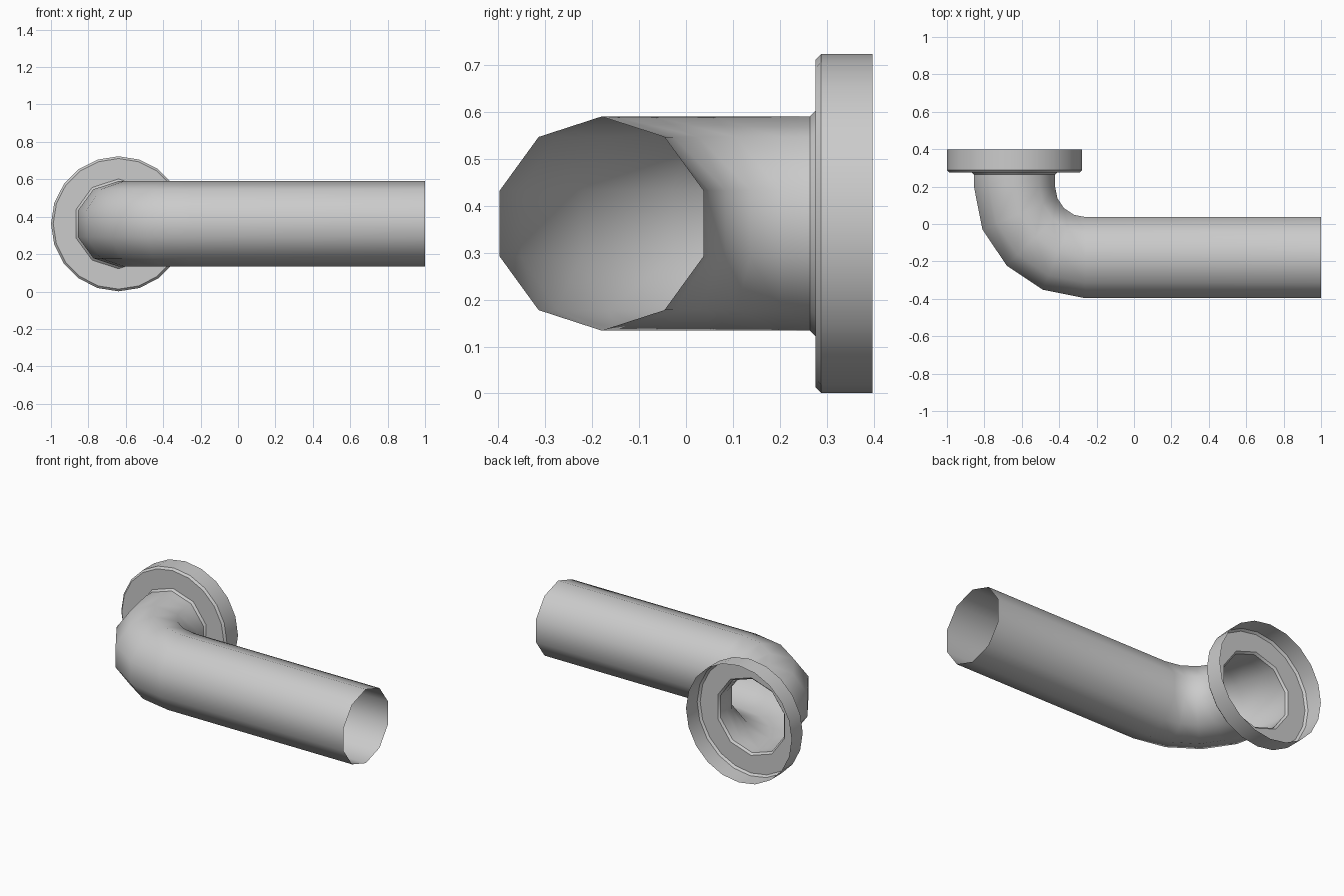
import bpy, bmesh
from math import sin, cos, pi, radians
from mathutils import Vector

if "Cube" in bpy.data.objects:
    bpy.data.objects.remove(bpy.data.objects["Cube"])

ZC = 0.362          # height of the pipe axis
R = 0.228           # pipe radius
BEND = 0.38         # bend radius of the centreline
FX, PY = -0.639, -0.18   # flange axis x, straight pipe axis y
UP = Vector((0, 0, 1))


def ring(bm, centre, side, radius, n):
    """Ring of n vertices with one vertex pointing straight up."""
    angles = [pi / 2 + 2 * pi * i / n for i in range(n)]
    return [bm.verts.new(centre + radius * (side * cos(a) + UP * sin(a))) for a in angles]


def skin(bm, a, b):
    n = len(a)
    for i in range(n):
        j = (i + 1) % n
        bm.faces.new((a[i], a[j], b[j], b[i]))


def finish(bm, name):
    mesh = bpy.data.meshes.new(name)
    bm.to_mesh(mesh)
    bm.free()
    obj = bpy.data.objects.new(name, mesh)
    bpy.context.collection.objects.link(obj)
    bpy.ops.object.select_all(action='DESELECT')
    obj.select_set(True)
    bpy.context.view_layer.objects.active = obj
    bpy.ops.object.shade_smooth_by_angle(angle=radians(40))


# bent pipe: straight run, four-step elbow, flared end at the flange
bm = bmesh.new()
bend_centre = Vector((FX + BEND, PY + BEND, ZC))
rings = [ring(bm, Vector((1, PY, ZC)), Vector((0, -1, 0)), R, 10)]
for k in range(5):
    t = k * pi / 8
    side = Vector((-sin(t), -cos(t), 0))
    rings.append(ring(bm, bend_centre + side * BEND, side, R, 10))
left = Vector((-1, 0, 0))
for y, r in ((0.264, R), (0.276, R + 0.012)):
    rings.append(ring(bm, Vector((FX, y, ZC)), left, r, 10))
for a, b in zip(rings, rings[1:]):
    skin(bm, a, b)
finish(bm, "bent_pipe")

# open-backed flange: face plate, bevelled edge, rim wall
bm = bmesh.new()
hole = ring(bm, Vector((FX, 0.276, ZC)), left, R + 0.012, 10)
rims = [ring(bm, Vector((FX, y, ZC)), left, r, 20)
        for y, r in ((0.276, 0.349), (0.288, 0.361), (0.397, 0.361))]
q = rims[0]
for i in range(10):
    p0, p1 = hole[i], hole[(i + 1) % 10]
    q0, q1, q2 = q[2 * i], q[2 * i + 1], q[(2 * i + 2) % 20]
    bm.faces.new((p0, p1, q1))
    bm.faces.new((p0, q1, q0))
    bm.faces.new((p1, q2, q1))
for a, b in zip(rims, rims[1:]):
    skin(bm, a, b)
finish(bm, "flange")
